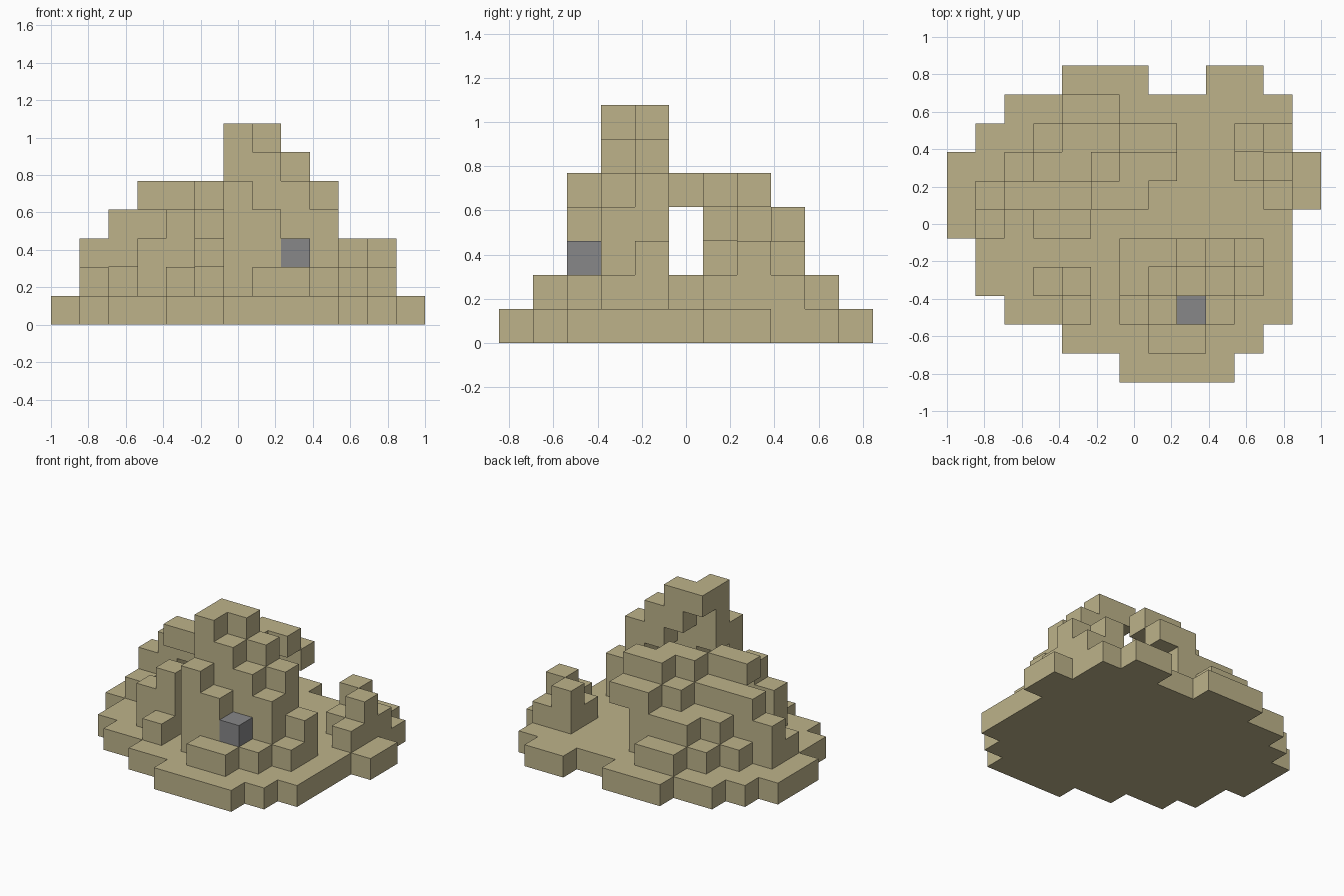
import bpy
import bmesh
from mathutils import Vector

default_cube = bpy.data.objects.get("Cube")
if default_cube:
    bpy.data.objects.remove(default_cube, do_unlink=True)

CELL = 2 / 13                      # the footprint is thirteen blocks wide
CENTRE = Vector((6.5, 5.5, 0))


def make_material(name, colour):
    material = bpy.data.materials.new(name)
    material.use_nodes = True
    material.diffuse_color = colour
    shader = material.node_tree.nodes["Principled BSDF"]
    shader.inputs["Base Color"].default_value = colour
    shader.inputs["Roughness"].default_value = 0.9
    return material


def blocks_from_columns(columns):
    """Each column is (x, y, bottom, top), counted in blocks."""
    return {(x, y, z) for x, y, bottom, top in columns for z in range(bottom, top)}


def build_blocks(name, blocks, occupied, material):
    """Make a mesh from the block sides that touch no other block."""
    bm = bmesh.new()
    for block in sorted(blocks):
        for axis in range(3):
            for side in (-1, 1):
                step = [0, 0, 0]
                step[axis] = side
                neighbour = tuple(a + b for a, b in zip(block, step))
                if neighbour in occupied:
                    continue
                normal = Vector(step)
                across = Vector([float(n == (axis + 1) % 3) for n in range(3)])
                upward = normal.cross(across)
                middle = Vector(block) + Vector((0.5, 0.5, 0.5)) + normal / 2
                corners = [middle + (across * u + upward * v) / 2
                           for u, v in ((-1, -1), (1, -1), (1, 1), (-1, 1))]
                bm.faces.new([bm.verts.new((c - CENTRE) * CELL) for c in corners])
    bmesh.ops.remove_doubles(bm, verts=bm.verts, dist=CELL / 100)
    # Merge coplanar squares into large flat faces
    bmesh.ops.dissolve_limit(bm, angle_limit=0.01, verts=bm.verts, edges=bm.edges)
    bmesh.ops.triangulate(bm, faces=[f for f in bm.faces if len(f.verts) > 4])
    mesh = bpy.data.meshes.new(name)
    bm.to_mesh(mesh)
    bm.free()
    mesh.materials.append(material)
    bpy.context.collection.objects.link(bpy.data.objects.new(name, mesh))


sand = make_material("sand", (0.51, 0.45, 0.255, 1))
grey_stone = make_material("grey stone", (0.245, 0.245, 0.25, 1))

# Ground slab: first and last block of each row, from front to back
ground_rows = [(6, 9), (4, 10), (2, 11), (1, 11), (1, 11), (0, 11),
               (0, 12), (0, 12), (1, 11), (2, 11), (4, 6)]
ground = {(x, y, 0) for y, (first, last) in enumerate(ground_rows)
          for x in range(first, last + 1)}
ground |= {(x, len(ground_rows) - 1, 0) for x in (9, 10)}

# Stepped tower leaning over the hollow, with its doorstep
tower = [(7, 1, 1, 2), (8, 1, 1, 2),
         (6, 2, 1, 5), (7, 2, 1, 4), (8, 2, 1, 2), (9, 2, 1, 2),
         (6, 3, 4, 7), (7, 3, 3, 6), (8, 3, 2, 5), (9, 3, 1, 4), (10, 3, 1, 2),
         (6, 4, 6, 7), (7, 4, 5, 7), (8, 4, 4, 6), (9, 4, 2, 5), (10, 4, 1, 3)]

# Broken wall on the right of the doorway
side_wall = [(4, 2, 1, 2), (3, 3, 1, 3), (4, 3, 1, 4), (1, 5, 1, 2),
             (3, 5, 4, 5), (4, 5, 4, 5), (1, 6, 1, 3), (2, 6, 2, 4)]

# Thin corbelled shell at the back
back_wall = [(3, 6, 3, 4), (4, 6, 3, 4), (5, 6, 4, 5), (6, 6, 4, 5),
             (2, 7, 1, 2), (3, 7, 2, 3), (4, 7, 2, 3), (5, 7, 3, 4),
             (6, 7, 4, 5), (7, 7, 4, 5),
             (3, 8, 1, 2), (4, 8, 2, 3), (5, 8, 2, 3), (6, 8, 1, 4), (7, 8, 3, 4),
             (4, 9, 1, 2), (5, 9, 1, 2)]

# Small separate outcrop
outcrop = [(11, 6, 1, 2), (10, 7, 1, 2), (11, 7, 1, 3), (10, 8, 1, 3), (11, 8, 1, 2)]

parts = {
    "ground_slab": (ground, sand),
    "front_tower": (blocks_from_columns(tower), sand),
    "side_wall": (blocks_from_columns(side_wall), sand),
    "back_wall": (blocks_from_columns(back_wall), sand),
    "outcrop": (blocks_from_columns(outcrop), sand),
    "single_grey_block": ({(8, 2, 2)}, grey_stone),
}
occupied = set().union(*(blocks for blocks, _ in parts.values()))
for name, (blocks, material) in parts.items():
    build_blocks(name, blocks, occupied, material)
